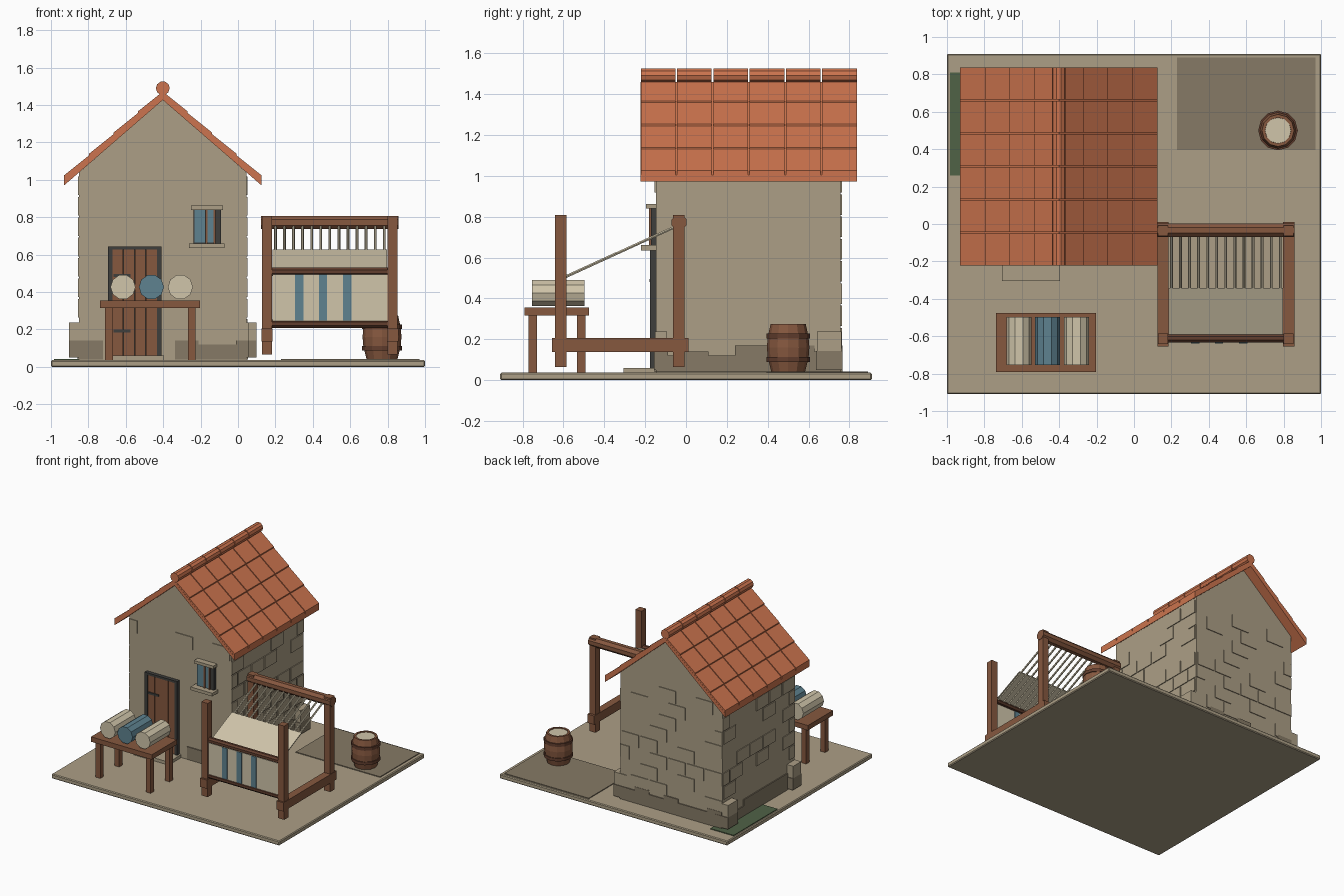
import bpy, bmesh, math, random
from mathutils import Matrix, Vector

if "Cube" in bpy.data.objects:
    bpy.data.objects.remove(bpy.data.objects["Cube"])

random.seed(7)


def material(name, r, g, b):
    m = bpy.data.materials.new(name)
    lin = [((c / 255 + 0.055) / 1.055) ** 2.4 for c in (r, g, b)]
    m.diffuse_color = (*lin, 1)
    m.use_nodes = True
    m.node_tree.nodes["Principled BSDF"].inputs["Base Color"].default_value = m.diffuse_color
    return m


STONE = material("tan stone", 172, 159, 134)
DARK_STONE = material("dark stone", 134, 122, 102)
TILE = material("terracotta", 204, 116, 78)
WOOD = material("brown wood", 134, 88, 63)
DARK_WOOD = material("dark wood", 98, 62, 46)
CREAM = material("cream cloth", 208, 197, 170)
BLUE = material("blue cloth", 94, 130, 144)
CHARCOAL = material("charcoal", 62, 62, 60)
GREEN = material("moss green", 80, 98, 70)


def finish(name, bm, mat):
    bmesh.ops.recalc_face_normals(bm, faces=bm.faces)
    me = bpy.data.meshes.new(name)
    bm.to_mesh(me)
    bm.free()
    me.materials.append(mat)
    ob = bpy.data.objects.new(name, me)
    bpy.context.collection.objects.link(ob)
    return ob


def boxes(name, mat, specs):
    """Axis-aligned boxes given as x0, x1, y0, y1, z0, z1."""
    bm = bmesh.new()
    for x0, x1, y0, y1, z0, z1 in specs:
        mtx = (Matrix.Translation(((x0 + x1) / 2, (y0 + y1) / 2, (z0 + z1) / 2))
               @ Matrix.Diagonal((x1 - x0, y1 - y0, z1 - z0, 1)))
        bmesh.ops.create_cube(bm, size=1, matrix=mtx)
    return finish(name, bm, mat)


def prisms(name, mat, specs):
    """x-z profiles pushed along y, given as (profile, y0, y1)."""
    bm = bmesh.new()
    for profile, y0, y1 in specs:
        a = [bm.verts.new((x, y0, z)) for x, z in profile]
        b = [bm.verts.new((x, y1, z)) for x, z in profile]
        bm.faces.new(a)
        bm.faces.new(b[::-1])
        for i in range(len(a)):
            j = (i + 1) % len(a)
            bm.faces.new((a[i], b[i], b[j], a[j]))
    return finish(name, bm, mat)


def rods(name, mat, specs, sides):
    """Cylinders between two points, given as (start, end, radius)."""
    bm = bmesh.new()
    for p, q, r in specs:
        p, q = Vector(p), Vector(q)
        rot = (q - p).to_track_quat('Z', 'Y').to_matrix().to_4x4()
        turn = Matrix.Rotation(math.pi / sides, 4, 'Z')
        bmesh.ops.create_cone(bm, cap_ends=True, segments=sides, radius1=r, radius2=r,
                              depth=(q - p).length,
                              matrix=Matrix.Translation((p + q) / 2) @ rot @ turn)
    return finish(name, bm, mat)


def lathe(name, mat, profile, centre, sides):
    bm = bmesh.new()
    rings = []
    for r, z in profile:
        rings.append([bm.verts.new((centre[0] + r * math.cos(i * math.tau / sides),
                                    centre[1] + r * math.sin(i * math.tau / sides), z))
                      for i in range(sides)])
    for a, b in zip(rings, rings[1:]):
        for i in range(sides):
            j = (i + 1) % sides
            bm.faces.new((a[i], a[j], b[j], b[i]))
    bm.faces.new(rings[0][::-1])
    bm.faces.new(rings[-1])
    return finish(name, bm, mat)


# Ground slab and patches
ground = boxes("ground", STONE, [(-1, 1, -0.91, 0.91, 0, 0.036)])
bev = ground.modifiers.new("soft_edge", 'BEVEL')
bev.width = 0.006
boxes("dirt_patch", DARK_STONE, [(0.23, 0.97, 0.395, 0.89, 0.03, 0.042)])
boxes("moss_patch", GREEN, [(-0.985, -0.78, 0.26, 0.81, 0.03, 0.042)])
boxes("door_step", STONE, [(-0.705, -0.395, -0.305, -0.14, 0.03, 0.06)])

# House body with gables
CX, HW, SLOPE = -0.402, 0.447, 0.865
X0, X1, Y0, Y1 = CX - HW, CX + HW, -0.147, 0.757
prisms("house_walls", STONE, [([(X0, 0.03), (X1, 0.03), (X1, 1.04), (CX, 1.428), (X0, 1.04)], Y0, Y1)])

# Raised stones on each wall, in courses, and the darker footing
raised, footing = [], []
T = 0.006


def wall_stone(wall, a, b, z0, z1, t):
    return {"front": (a, b, Y0 - t, Y0, z0, z1), "back": (a, b, Y1, Y1 + t, z0, z1),
            "left": (X0 - t, X0, a, b, z0, z1), "right": (X1, X1 + t, a, b, z0, z1)}[wall]


for wall in ("front", "back", "left", "right"):
    lo, hi = (X0, X1) if wall in ("front", "back") else (Y0, Y1)
    for row in range(8):
        z0 = 0.155 + row * 0.109
        for k in range(6):
            a = lo + (k - 0.5 * (row % 2)) * (hi - lo) / 5.5
            b = min(a + (hi - lo) / 5.5 - 0.012, hi)
            a = max(a, lo)
            on_opening = wall == "front" and z0 < 0.88 and (a < -0.38 and b > -0.72 or b > -0.29)
            chance = 0.12 if wall == "front" else 0.4
            if b - a > 0.04 and not on_opening and random.random() < chance:
                raised.append(wall_stone(wall, a, b, z0, z0 + 0.1, T))
    for k in range(7):
        a = lo + k * (hi - lo) / 7
        b = a + (hi - lo) / 7
        if not (wall == "front" and a < -0.41 and b > -0.69):
            footing.append(wall_stone(wall, a, b, 0.04, random.choice((0.12, 0.14, 0.17)), T + 0.002))
boxes("raised_stones", STONE, raised)
boxes("footing_stones", DARK_STONE, footing)

# Stepped corner stones
low, high = [], []
for x0, x1, y0, y1 in ((X0 - 0.055, X0 + 0.06, Y0 - 0.01, Y0 + 0.1),
                       (X0 - 0.055, X0 + 0.06, Y1 - 0.12, Y1 + 0.01),
                       (X1 - 0.055, X1 + 0.055, Y1 - 0.12, Y1 + 0.01),
                       (X1 - 0.055, X1 + 0.01, Y0 - 0.01, Y0 + 0.06)):
    low.append((x0, x1, y0, y1, 0.05, 0.142))
    high.append((x0, x1, y0 + 0.005, y1 - 0.005, 0.142, 0.238))
boxes("corner_stones_low", DARK_STONE, low)
boxes("corner_stones_high", STONE, high)

# Roof: under-slab, overlapping tiles and ridge caps
RY0, RY1, COLS, COURSES, HALF = -0.225, 0.84, 6, 4, 0.527


def roof_z(d):
    return 1.472 - SLOPE * d


slabs, tiles = [], []
step = (RY1 - RY0) / COLS
for s in (-1, 1):
    slabs.append(([(CX, roof_z(0) - 0.045), (CX, roof_z(0) - 0.012),
                   (CX + s * HALF, roof_z(HALF) - 0.012), (CX + s * HALF, roof_z(HALF) - 0.045)],
                  RY0 + 0.003, RY1 - 0.003))
    for c in range(COLS):
        for r in range(COURSES):
            d0, d1 = r * HALF / COURSES, (r + 1) * HALF / COURSES
            prof = [(CX + s * d0, roof_z(d0) - 0.02), (CX + s * d0, roof_z(d0)),
                    (CX + s * d1, roof_z(d1) + 0.009), (CX + s * d1, roof_z(d1) - 0.02)]
            tiles.append((prof, RY0 + c * step + 0.004, RY0 + (c + 1) * step - 0.004))
prisms("roof_slab", TILE, slabs)
prisms("roof_tiles", TILE, tiles)
rods("ridge_caps", TILE, [((CX, RY0 + c * step + 0.004, 1.49), (CX, RY0 + (c + 1) * step - 0.004, 1.49), 0.037)
                          for c in range(COLS)], 10)

# Door: frame, planks, hinges
boxes("door_frame", CHARCOAL, [(-0.695, -0.672, -0.176, Y0, 0.05, 0.645),
                               (-0.432, -0.41, -0.176, Y0, 0.05, 0.645),
                               (-0.672, -0.432, -0.176, Y0, 0.628, 0.645),
                               (-0.672, -0.432, -0.152, Y0, 0.05, 0.63)])
boxes("door_planks", WOOD, [(-0.671 + i * 0.06, -0.614 + i * 0.06, -0.17, -0.15, 0.06, 0.627) for i in range(4)])
boxes("door_straps", CHARCOAL, [(-0.665, -0.575, -0.178, -0.169, z, z + 0.016) for z in (0.185, 0.48)])

# Window
boxes("window_recess", CHARCOAL, [(-0.238, -0.09, -0.172, Y0, 0.66, 0.84)])
boxes("window_panes", BLUE, [(-0.233, -0.176, -0.178, -0.17, 0.665, 0.838),
                             (-0.162, -0.13, -0.178, -0.17, 0.665, 0.838)])
boxes("window_bars", WOOD, [(x - 0.005, x + 0.005, -0.182, -0.17, 0.66, 0.84) for x in (-0.169, -0.126)])
boxes("window_ledges", STONE, [(-0.263, -0.072, -0.22, Y0, 0.635, 0.66),
                               (-0.25, -0.08, -0.195, Y0, 0.84, 0.863)])

# Table with three cloth bolts
boxes("table_top", WOOD, [(-0.737, -0.203, -0.79, -0.475, 0.316, 0.355)])
boxes("table_legs", WOOD, [(x, x + 0.042, y, y + 0.042, 0.001, 0.32)
                           for x in (-0.71, -0.268) for y in (-0.772, -0.534)])
for name, mat, x in (("bolt_left", CREAM, -0.615), ("bolt_middle", BLUE, -0.463), ("bolt_right", CREAM, -0.308)):
    rods(name, mat, [((x, -0.755, 0.427), (x, -0.497, 0.427), 0.067)], 10)

# Loom frame
LX = (0.128, 0.8)
boxes("loom_posts", WOOD, [(x, x + 0.054, y, y + 0.056, 0.065, 0.808) for x in LX for y in (-0.641, -0.064)])
boxes("loom_side_rails", WOOD, [(x - 0.003, x + 0.057, -0.655, 0.012, 0.137, 0.206) for x in LX])
rods("loom_top_beam", WOOD, [((0.124, -0.034, 0.772), (0.858, -0.034, 0.772), 0.039)], 8)
rods("loom_front_beams", DARK_WOOD, [((0.15, -0.612, z), (0.83, -0.612, z), 0.024) for z in (0.508, 0.23)], 8)

# Warp threads, woven cloth and hanging striped cloth
PA, PB = Vector((0, -0.59, 0.505)), Vector((0, -0.05, 0.752))
threads = []
for i in range(13):
    off = Vector((0.2 + i * 0.0485, 0, 0))
    threads.append((PA + off, PB + off, 0.0075))
rods("warp_threads", CREAM, threads, 6)
bm = bmesh.new()
mid = PA.lerp(PB, 0.46)
lower = [bm.verts.new((x, p.y, p.z + dz)) for p, dz in ((PA, 0), (mid, 0), (mid, 0.008), (PA, 0.008)) for x in (0.185, 0.797)]
for a, b in ((0, 2), (2, 4), (4, 6), (6, 0)):
    bm.faces.new((lower[a], lower[a + 1], lower[b + 1], lower[b]))
for k in (0, 1):
    bm.faces.new([lower[k + n] for n in (0, 2, 4, 6)])
finish("woven_cloth", bm, CREAM)
boxes("hanging_cloth", CREAM, [(0.184, 0.798, -0.634, -0.622, 0.245, 0.495)])
boxes("cloth_stripes", BLUE, [(x, x + 0.044, -0.638, -0.618, 0.247, 0.493) for x in (0.306, 0.433, 0.562)])

# Barrel
B = (0.77, 0.5)
lathe("barrel", WOOD, [(0.083, 0.042), (0.1, 0.11), (0.104, 0.16), (0.1, 0.21), (0.086, 0.275),
                       (0.07, 0.275), (0.068, 0.262)], B, 12)
for i, z in enumerate((0.1, 0.215)):
    lathe(f"barrel_hoop_{i + 1}", DARK_WOOD, [(0.08, z - 0.012), (0.106, z - 0.012), (0.106, z + 0.012),
                                              (0.08, z + 0.012)], B, 12)
lathe("barrel_fill", CREAM, [(0.069, 0.255), (0.069, 0.27)], B, 12)
